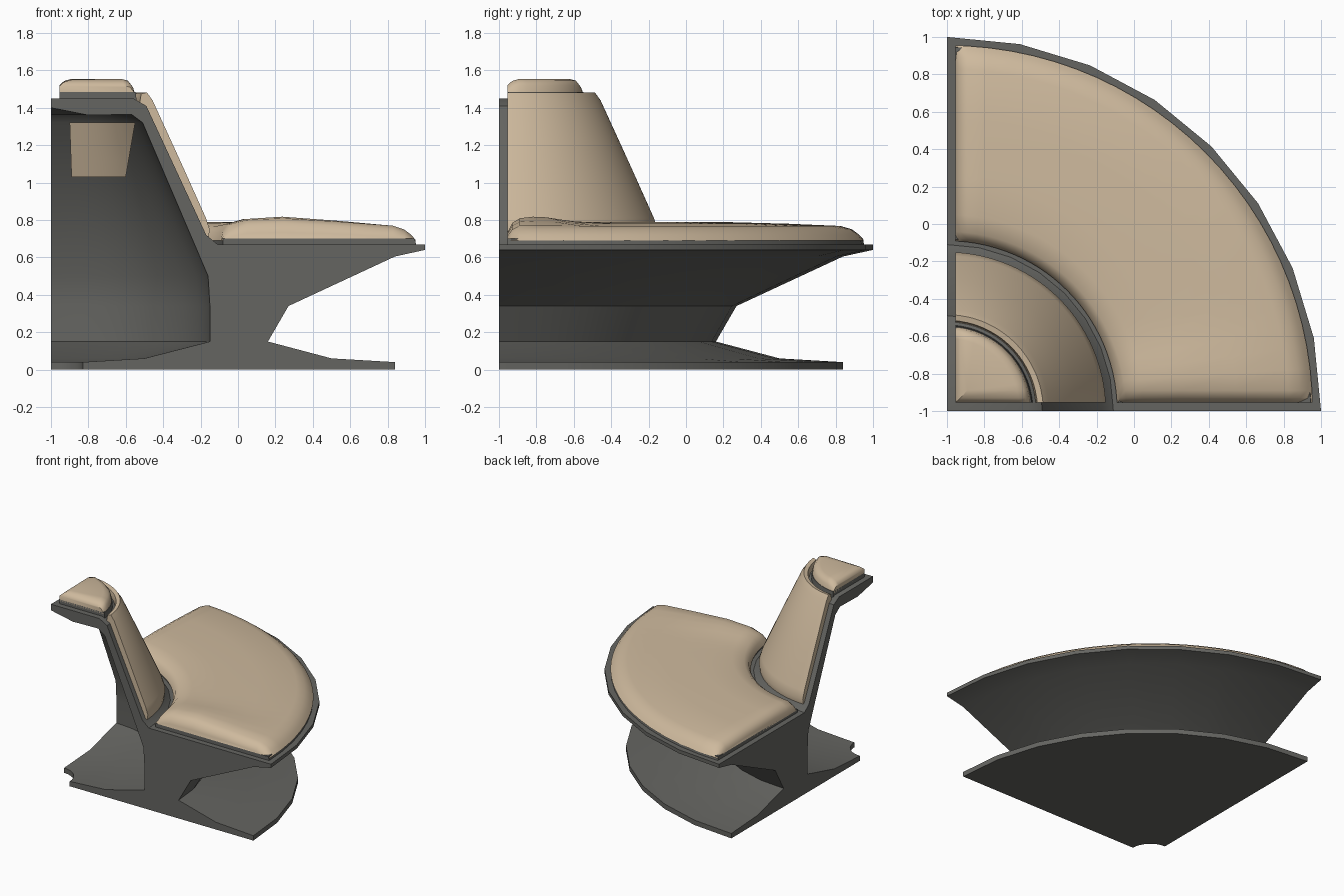
import bpy, bmesh, math
from mathutils import Vector

if "Cube" in bpy.data.objects:
    bpy.data.objects.remove(bpy.data.objects["Cube"])


def material(name, rgb):
    m = bpy.data.materials.new(name)
    m.diffuse_color = (*rgb, 1)
    m.use_nodes = True
    m.node_tree.nodes["Principled BSDF"].inputs["Base Color"].default_value = m.diffuse_color
    return m


GREY = material("dark grey shell", (0.13, 0.13, 0.12))
TAN = material("tan upholstery", (0.62, 0.49, 0.34))


def finish(name, bm, mat, angle):
    bmesh.ops.remove_doubles(bm, verts=bm.verts, dist=0.0005)
    bmesh.ops.recalc_face_normals(bm, faces=bm.faces)
    me = bpy.data.meshes.new(name)
    bm.to_mesh(me)
    bm.free()
    me.materials.append(mat)
    ob = bpy.data.objects.new(name, me)
    bpy.context.collection.objects.link(ob)
    bpy.context.view_layer.objects.active = ob
    ob.select_set(True)
    bpy.ops.object.shade_smooth_by_angle(angle=math.radians(angle))
    ob.select_set(False)
    return ob


def loft(name, rings, mat, angle=35):
    """Skin closed rings of points and cap both ends."""
    bm = bmesh.new()
    vs = [[bm.verts.new(p) for p in ring] for ring in rings]
    n = len(vs[0])
    for a, b in zip(vs, vs[1:]):
        for i in range(n):
            k = (i + 1) % n
            bm.faces.new((a[i], a[k], b[k], b[i]))
    bm.faces.new(vs[0])
    bm.faces.new(vs[-1])
    return finish(name, bm, mat, angle)


def polar(r, t, z):
    # the turning axis is the corner x = -1, y = -1
    return Vector((r * math.cos(t) - 1, r * math.sin(t) - 1, z))


def quarter(profile, inset, steps, lower=0.0, floor=0.0):
    """Quarter turn of a profile, its ends parallel to the cut planes."""
    rings = []
    for j in steps:
        ring = []
        for r, z in profile:
            r = max(r, inset * math.sqrt(2))
            a = math.asin(min(1, inset / r)) if r > 0 else 0
            a = min(a, math.pi / 4)
            ring.append(polar(r, a + (math.pi / 2 - 2 * a) * j, max(min(z, floor), z - lower)))
        rings.append(ring)
    return rings


def cushion(name, profile, lower, floor, mat=TAN, n=24):
    """Quarter-turn pad whose ends roll down in two steps."""
    inner = quarter(profile, 0.11, [i / n for i in range(n + 1)])
    m1 = quarter(profile, 0.07, [0, 1], lower * 0.35, floor)
    m0 = quarter(profile, 0.045, [0, 1], lower, floor)
    return loft(name, [m0[0], m1[0]] + inner + [m1[1], m0[1]], mat, 50)


# hollow pedestal, seat pan and backrest in one turned shell
shell = [(0, 1.45), (0.44, 1.45), (0.51, 1.41), (0.83, 0.72), (0.89, 0.67),
         (2.0, 0.67), (2.0, 0.64), (1.84, 0.605), (1.27, 0.34), (1.16, 0.15),
         (1.5, 0.06), (1.84, 0.04), (1.84, 0), (0.17, 0), (0.17, 0.04),
         (0.5, 0.06), (0.85, 0.15), (0.85, 0.34), (0.84, 0.5),
         (0.49, 1.32), (0.43, 1.365), (0.2, 1.36), (0, 1.40)]
loft("shell_frame", quarter(shell, 0, [i / 8 for i in range(9)]), GREY, 30)

# grey plinths under the pads
N16 = [i / 16 for i in range(17)]
loft("seat_plinth", quarter([(0.92, 0.66), (0.92, 0.7), (1.945, 0.7), (1.955, 0.66)],
                            0.045, N16), GREY)
loft("top_plinth", quarter([(0.05, 1.44), (0.05, 1.485), (0.455, 1.485), (0.46, 1.44)],
                           0.045, N16), GREY)

# seat pad, with a soft rise near the front
seat = cushion("seat_cushion",
               [(0.91, 0.69), (0.925, 0.735), (0.96, 0.765), (1.05, 0.785), (1.25, 0.788),
                (1.55, 0.78), (1.83, 0.768), (1.89, 0.75), (1.93, 0.72), (1.955, 0.69)],
               0.055, 0.69)
for v in seat.data.vertices:
    if v.co.z > 0.76:
        d2 = ((v.co.x - 0.25) / 0.35) ** 2 + ((v.co.y + 0.8) / 0.15) ** 2
        v.co.z += 0.03 * math.exp(-d2)

# backrest pad, hugging the sloped shell
cushion("back_cushion",
        [(0.475, 1.42), (0.485, 1.475), (0.515, 1.482), (0.545, 1.44), (0.70, 1.10),
         (0.83, 0.81), (0.85, 0.75), (0.845, 0.71), (0.80, 0.72)], 0.0, 0)

# small pad on the top ledge
cushion("top_cushion",
        [(0.06, 1.47), (0.06, 1.55), (0.39, 1.555), (0.425, 1.545), (0.445, 1.52),
         (0.455, 1.47)], 0.035, 1.47, n=12)

# tan panel on the hollow inner side of the backrest
bm = bmesh.new()
rows = []
for i in range(4):
    f = i / 3
    z = 1.32 - 0.29 * f
    R = 0.47 + (1.32 - z) * 0.427
    row = []
    for j in range(9):
        x0, x1 = 0.10 + 0.01 * f, 0.45 - 0.05 * f
        x = x0 + (x1 - x0) * j / 8
        row.append(bm.verts.new((x - 1, math.sqrt(R * R - x * x) - 1, z)))
    rows.append(row)
for a, b in zip(rows, rows[1:]):
    for j in range(8):
        bm.faces.new((a[j], b[j], b[j + 1], a[j + 1]))
finish("inner_panel", bm, TAN, 40)
